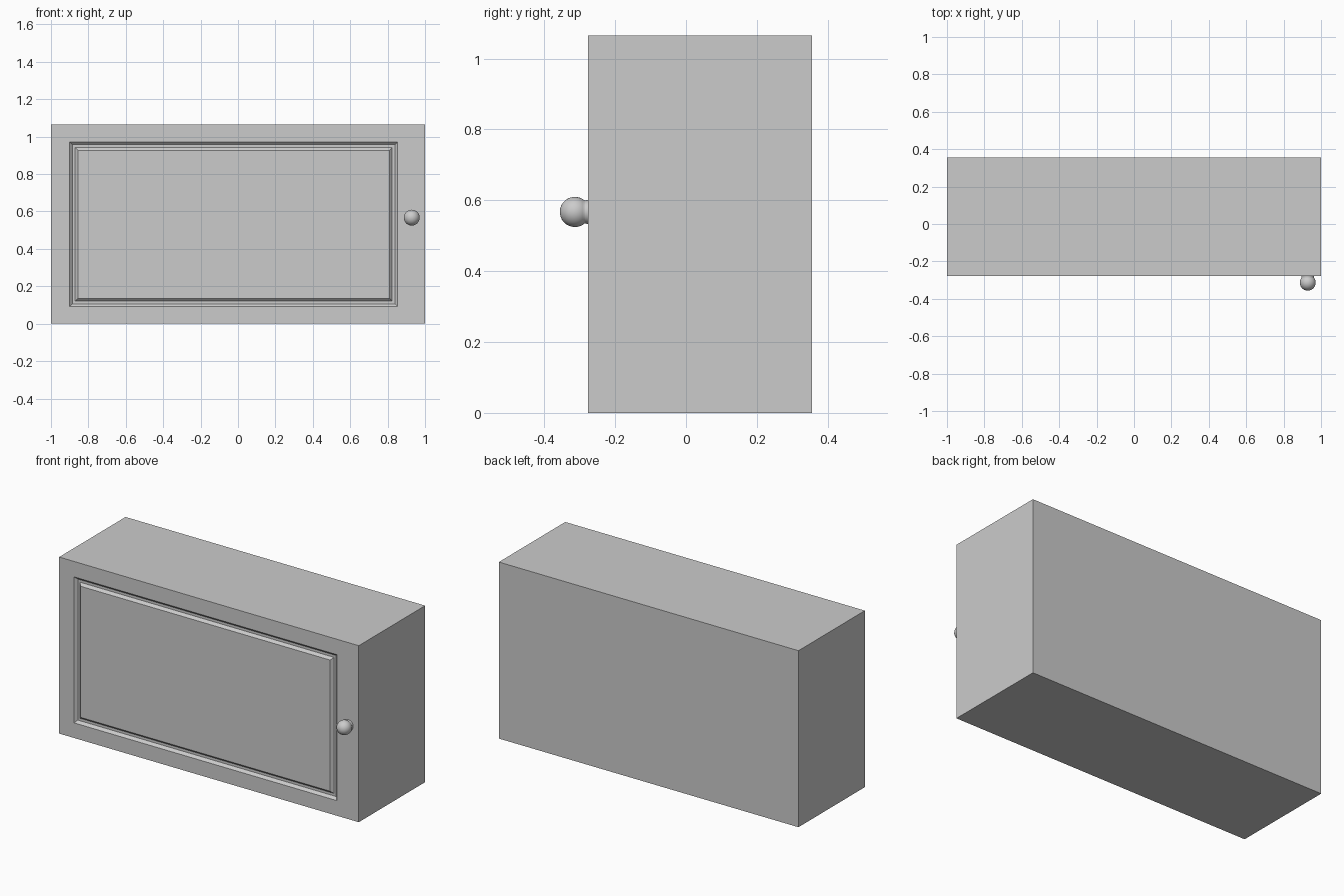
import bpy, bmesh, math

if "Cube" in bpy.data.objects:
    bpy.data.objects.remove(bpy.data.objects["Cube"])

FRONT, BACK, HEIGHT = -0.277, 0.356, 1.065


def make_object(name, bm):
    bmesh.ops.recalc_face_normals(bm, faces=bm.faces)
    mesh = bpy.data.meshes.new(name)
    bm.to_mesh(mesh)
    bm.free()
    obj = bpy.data.objects.new(name, mesh)
    bpy.context.collection.objects.link(obj)
    return obj


# Cabinet body: nested rectangles from the back, over the front, through the groove
bm = bmesh.new()


def rect(x0, x1, z0, z1, y):
    return [bm.verts.new((x, y, z)) for x, z in ((x0, z0), (x1, z0), (x1, z1), (x0, z1))]


step, depth = 0.015, 0.015
rings = [rect(-1, 1, 0, HEIGHT, BACK), rect(-1, 1, 0, HEIGHT, FRONT)]
for i, d in enumerate((0, depth, depth, 0)):
    s = i * step
    rings.append(rect(-0.901 + s, 0.854 - s, 0.091 + s, 0.972 - s, FRONT + d))
for a, b in zip(rings, rings[1:]):
    for i in range(4):
        j = (i + 1) % 4
        bm.faces.new((a[i], a[j], b[j], b[i]))
bm.faces.new(rings[0])
bm.faces.new(rings[-1])
make_object("cabinet_body", bm)

# Door knob: flared neck and ball, lathed about the y axis
KX, KZ, KY, R = 0.929, 0.567, -0.3135, 0.0425
profile = [(0.034, FRONT + 0.004), (0.034, FRONT), (0.0325, FRONT - 0.007)]
start = math.asin(0.0325 / R)
for i in range(15):
    t = start + (math.pi - start) * i / 14
    profile.append((R * math.sin(t), KY + R * math.cos(t)))
profile[-1] = (0, KY - R)
bm = bmesh.new()
verts = [bm.verts.new((KX + r, y, KZ)) for r, y in profile]
edges = [bm.edges.new(p) for p in zip(verts, verts[1:])]
bmesh.ops.spin(bm, geom=verts + edges, cent=(KX, 0, KZ), axis=(0, 1, 0),
               angle=2 * math.pi, steps=32)
bmesh.ops.remove_doubles(bm, verts=bm.verts, dist=1e-5)
knob = make_object("door_knob", bm)
bpy.context.view_layer.objects.active = knob
knob.select_set(True)
bpy.ops.object.shade_smooth_by_angle(angle=math.radians(40))
